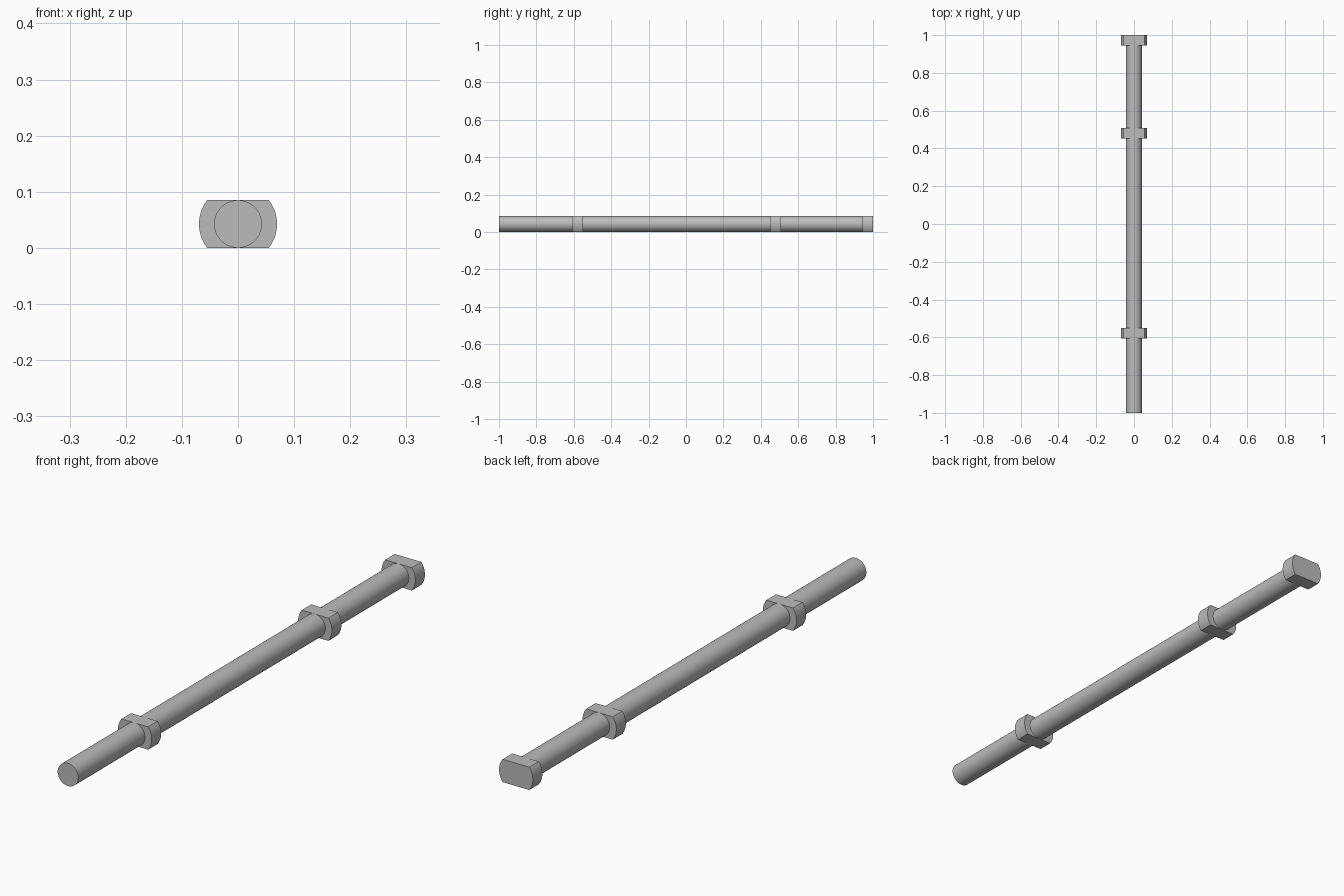
import bpy
import math

ROD_RADIUS = 0.0425
COLLAR_RADIUS = 0.0695
COLLAR_WIDTH = 0.056

if "Cube" in bpy.data.objects:
    bpy.data.objects.remove(bpy.data.objects["Cube"], do_unlink=True)

steel = bpy.data.materials.new("grey_steel")
steel.use_nodes = True
grey = (0.5, 0.5, 0.5, 1)
steel.diffuse_color = grey
steel.node_tree.nodes["Principled BSDF"].inputs["Base Color"].default_value = grey


def extrude_along_y(name, profile, y0, y1):
    """Solid prism from an (x, z) outline, with smooth curved sides."""
    n = len(profile)
    verts = [(x, y, z + ROD_RADIUS) for y in (y0, y1) for x, z in profile]
    faces = [tuple(range(n)), tuple(reversed(range(n, 2 * n)))]
    faces += [(i, i + n, (i + 1) % n + n, (i + 1) % n) for i in range(n)]
    mesh = bpy.data.meshes.new(name)
    mesh.from_pydata(verts, [], faces)
    mesh.materials.append(steel)
    obj = bpy.data.objects.new(name, mesh)
    bpy.context.collection.objects.link(obj)
    bpy.ops.object.select_all(action="DESELECT")
    obj.select_set(True)
    bpy.context.view_layer.objects.active = obj
    bpy.ops.object.shade_smooth_by_angle(angle=math.radians(30))
    return obj


def arc(radius, start, end, steps):
    angles = [start + (end - start) * i / steps for i in range(steps + 1)]
    return [(radius * math.cos(a), radius * math.sin(a)) for a in angles]


# Long round rod
circle = arc(ROD_RADIUS, 0, 2 * math.pi, 64)[:-1]
extrude_along_y("rod", circle, -1, 1 - COLLAR_WIDTH)

# Round collars cut flat at top and bottom, level with the rod
half = math.asin(ROD_RADIUS / COLLAR_RADIUS)
outline = (arc(COLLAR_RADIUS, -half, half, 16)
           + arc(COLLAR_RADIUS, math.pi - half, math.pi + half, 16))
for name, y in (("front_collar", -0.607), ("rear_collar", 0.453),
                ("end_head", 1 - COLLAR_WIDTH)):
    extrude_along_y(name, outline, y, y + COLLAR_WIDTH)
